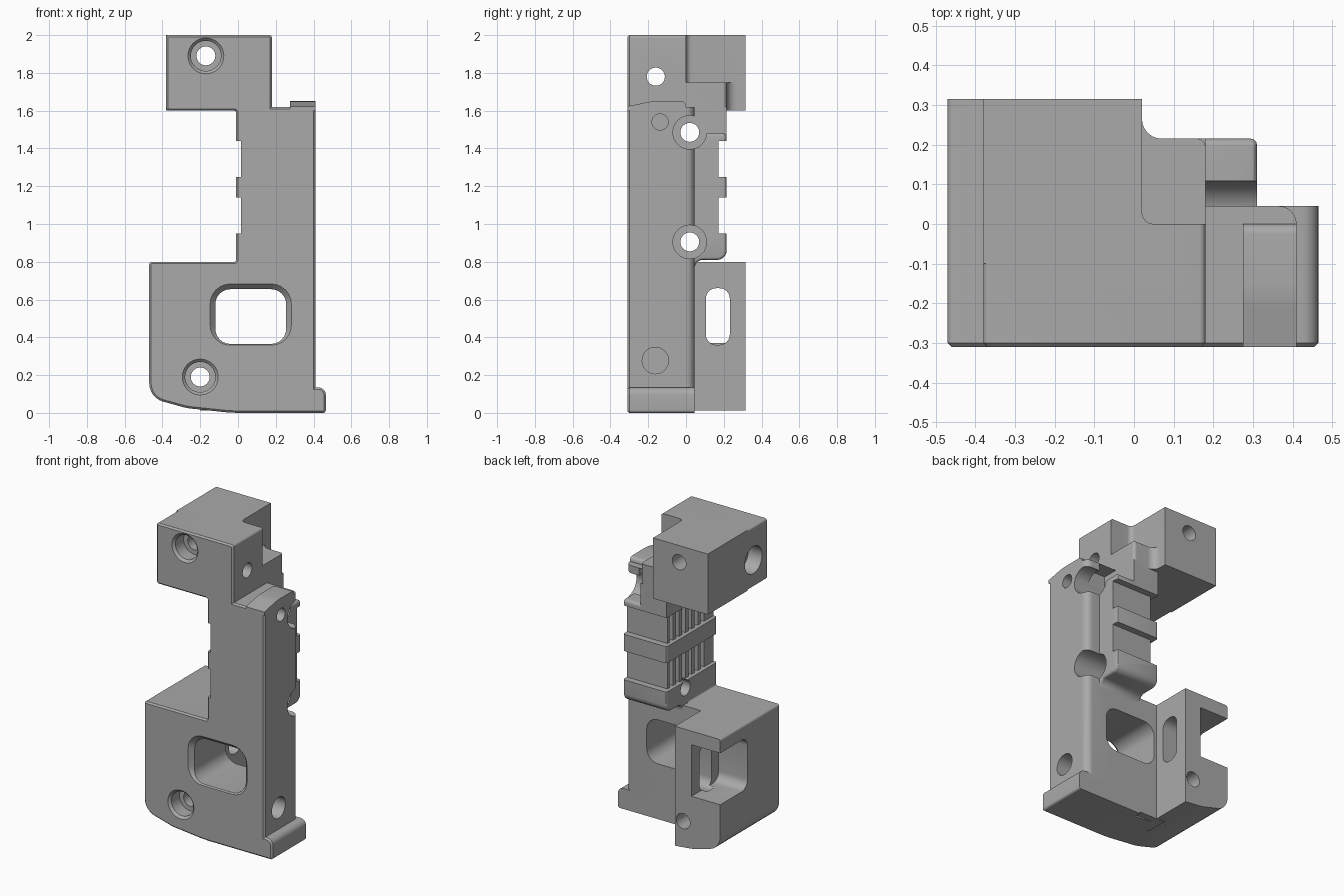
import bpy, bmesh, math
from mathutils import Vector

cube = bpy.data.objects.get("Cube")
if cube:
    bpy.data.objects.remove(cube, do_unlink=True)

grey = bpy.data.materials.new("plain grey")
grey.use_nodes = True
grey.diffuse_color = (0.4, 0.4, 0.4, 1)
grey.node_tree.nodes["Principled BSDF"].inputs["Base Color"].default_value = (0.4, 0.4, 0.4, 1)


def outline(points, steps=6):
    """Polygon from (a, b, radius) corners, each rounded by a true arc."""
    result = []
    for i, (a, b, r) in enumerate(points):
        p = Vector((a, b))
        if r == 0:
            result.append(p)
            continue
        u = (Vector(points[i - 1][:2]) - p).normalized()
        v = (Vector(points[(i + 1) % len(points)][:2]) - p).normalized()
        half = u.angle(v) / 2
        w, cut = math.sin(half), r / math.tan(half)
        for k in range(steps + 1):
            t = k / steps
            c0, c1, c2 = (1 - t) ** 2, 2 * w * t * (1 - t), t * t
            result.append((c0 * (p + u * cut) + c1 * p + c2 * (p + v * cut)) / (c0 + c1 + c2))
    return result


def rect(a0, a1, b0, b1, r=0):
    return outline([(a0, b0, r), (a1, b0, r), (a1, b1, r), (a0, b1, r)])


def circle(a, b, r, n=32):
    return [Vector((a + r * math.cos(math.tau * k / n), b + r * math.sin(math.tau * k / n)))
            for k in range(n)]


PLACE = {"x": lambda p, h: (h, p[0], p[1]),
         "y": lambda p, h: (p[0], h, p[1]),
         "z": lambda p, h: (p[0], p[1], h)}


def loft(name, axis, low, high, lo, hi, chamfer=0):
    """Solid between two matching outlines; chamfer trims the rim at lo."""
    bm = bmesh.new()
    base = [bm.verts.new(PLACE[axis](p, lo)) for p in low]
    top = [bm.verts.new(PLACE[axis](p, hi)) for p in high]
    cap = bm.faces.new(base)
    bm.faces.new(top[::-1])
    n = len(base)
    for i in range(n):
        bm.faces.new((base[i], top[i], top[(i + 1) % n], base[(i + 1) % n]))
    bmesh.ops.recalc_face_normals(bm, faces=bm.faces)
    if chamfer:
        bmesh.ops.bevel(bm, geom=list(cap.edges), offset=chamfer, segments=1, affect='EDGES')
    mesh = bpy.data.meshes.new(name)
    bm.to_mesh(mesh)
    bm.free()
    mesh.materials.append(grey)
    obj = bpy.data.objects.new(name, mesh)
    bpy.context.collection.objects.link(obj)
    return obj


def prism(name, axis, shape, lo, hi, chamfer=0):
    return loft(name, axis, shape, shape, lo, hi, chamfer)


def box(name, x0, x1, y0, y1, z0, z1):
    return prism(name, "z", rect(x0, x1, y0, y1), z0, z1)


def apply_modifier(obj, mod):
    bpy.context.view_layer.objects.active = obj
    bpy.ops.object.modifier_apply(modifier=mod.name)


def combine(obj, other, operation):
    mod = obj.modifiers.new("combine", 'BOOLEAN')
    mod.operation, mod.object, mod.solver = operation, other, 'EXACT'
    apply_modifier(obj, mod)
    bpy.data.objects.remove(other, do_unlink=True)


def soften(obj, width):
    mod = obj.modifiers.new("soften", 'BEVEL')
    mod.width, mod.segments, mod.limit_method = width, 3, 'ANGLE'
    mod.angle_limit = math.radians(60)
    apply_modifier(obj, mod)
    return obj


FRONT, BACK, STEP = -0.31, 0.315, 0.045

# Front slab carrying the whole silhouette
body = prism("bracket_body", "y", outline([
    (-0.47, 0.8, 0.015), (-0.47, 0.08, 0.1), (-0.27, 0.025, 0.3), (-0.06, 0.003, 0),
    (0, 0, 0), (0.465, 0, 0.015), (0.465, 0.135, 0.04), (0.41, 0.135, 0),
    (0.41, 1.62, 0.01), (0.18, 1.62, 0), (0.18, 2, 0.015), (-0.38, 2, 0.015),
    (-0.38, 1.6, 0.015), (-0.01, 1.6, 0.01), (-0.01, 0.8, 0.01)]), FRONT, 0, 0.01)

# Rear volumes
neck = outline([(-0.01, -0.1, 0), (0.18, -0.1, 0), (0.18, 0.215, 0.02),
                (0.02, 0.215, 0.05), (0.02, 0.3, 0), (-0.01, 0.3, 0)])
shoulder = outline([(-0.38, -0.1, 0), (0.1, -0.1, 0), (0.1, 0, 0),
                    (0.02, 0, 0.03), (0.02, BACK, 0), (-0.38, BACK, 0)])
grip = outline([(-0.1, 0.74, 0), (STEP, 0.74, 0), (STEP, 0.81, 0.045), (0.215, 0.81, 0.05),
                (0.215, 1.48, 0.02), (-0.1, 1.48, 0)])
parts = [
    prism("lower_rear", "y", outline([
        (-0.47, 0.8, 0.015), (-0.47, 0.08, 0.1), (-0.27, 0.025, 0.3),
        (-0.14, 0.012, 0), (-0.14, 0.8, 0)]), -0.1, BACK),
    box("lower_web", -0.2, 0.1, -0.1, STEP, 0.012, 0.8),
    prism("column_rear", "z", outline([
        (-0.01, -0.1, 0), (0.41, -0.1, 0), (0.41, STEP, 0.045), (-0.01, STEP, 0)]), 0, 1.62),
    prism("foot_tab", "y", outline([
        (0.2, 0, 0), (0.465, 0, 0.015), (0.465, 0.135, 0.04), (0.2, 0.135, 0)]), -0.1, STEP),
    prism("upper_rear", "z", shoulder, 1.6, 2),
    prism("neck_rear", "z", neck, 1.6, 1.75),
    box("neck_core", -0.01, 0.18, -0.1, 0.215, 1.4, 1.62),
    soften(prism("grip_rear", "x", grip, -0.01, 0.31), 0.015),
    prism("top_lip", "x", outline([
        (FRONT, 1.6, 0), (FRONT, 1.623, 0), (-0.18, 1.65, 0.3), (0, 1.65, 0.025),
        (0, 1.6, 0)]), 0.275, 0.41),
]
for part in parts:
    combine(body, part, 'UNION')

cuts = []

# Relief behind the lip, above the upper side bore
cuts.append(box("lip_relief", 0.18, 0.31, -0.06, 0.3, 1.48, 1.62))

# Recesses between the grip bands, with ribs on the inner side
for low, high in ((0.95, 1.14), (1.25, 1.44)):
    cuts.append(box("side_recess", -0.1, 0.015, -0.4, 0.4, low, high))
    cuts.append(box("back_recess", -0.2, 0.5, 0.172, 0.4, low, high))
    for k in range(6):
        y = -0.21 + 0.065 * k
        cuts.append(box("rib_groove", -0.1, 0.04, y, y + 0.035, low, high))

# Window with a flared front rim
cuts.append(prism("window", "y", rect(-0.12, 0.255, 0.365, 0.655, 0.08), -0.4, 0.1))
cuts.append(loft("window_rim", "y", rect(-0.152, 0.287, 0.355, 0.687, 0.11),
                 rect(-0.12, 0.255, 0.38, 0.655, 0.08), FRONT - 0.005, FRONT + 0.03))

# Open corner pocket and the slot in its wall
cuts.append(prism("pocket", "x", outline([
    (0.03, 0.37, 0.06), (0.4, 0.37, 0), (0.4, 0.71, 0), (0.03, 0.71, 0.06)]), -0.6, -0.26))
cuts.append(prism("wall_slot", "x", rect(0.105, 0.232, 0.36, 0.66, 0.055), -0.3, -0.1))

# Counterbored screw holes through the front
for x, z in ((-0.17, 1.89), (-0.2, 0.19)):
    cuts.append(prism("screw_hole", "y", circle(x, z, 0.05), -0.4, 0.4))
    cuts.append(prism("screw_counterbore", "y", circle(x, z, 0.08), -0.4, FRONT + 0.1))
    cuts.append(loft("screw_rim", "y", circle(x, z, 0.098), circle(x, z, 0.08),
                     FRONT - 0.003, FRONT + 0.015))

# Counterbored holes through the side of the column
for z in (0.905, 1.485):
    cuts.append(prism("side_hole", "x", circle(0.02, z, 0.05), -0.1, 0.5))
    cuts.append(prism("side_counterbore", "x", circle(0.02, z, 0.089), 0.18, 0.5))

# Cross hole in the upper block and blind side holes
cuts.append(prism("cross_hole", "x", circle(-0.16, 1.78, 0.048), -0.5, 0.5))
cuts.append(prism("cross_counterbore", "x", circle(-0.16, 1.78, 0.09), -0.5, -0.28))
cuts.append(prism("small_blind_hole", "x", circle(-0.137, 1.54, 0.043), 0.25, 0.5))
cuts.append(prism("large_blind_hole", "x", circle(-0.162, 0.277, 0.07), 0.2, 0.5))

for cut in cuts:
    combine(body, cut, 'DIFFERENCE')

bpy.ops.object.select_all(action='DESELECT')
body.select_set(True)
bpy.context.view_layer.objects.active = body
bpy.ops.object.shade_smooth_by_angle(angle=math.radians(30))
